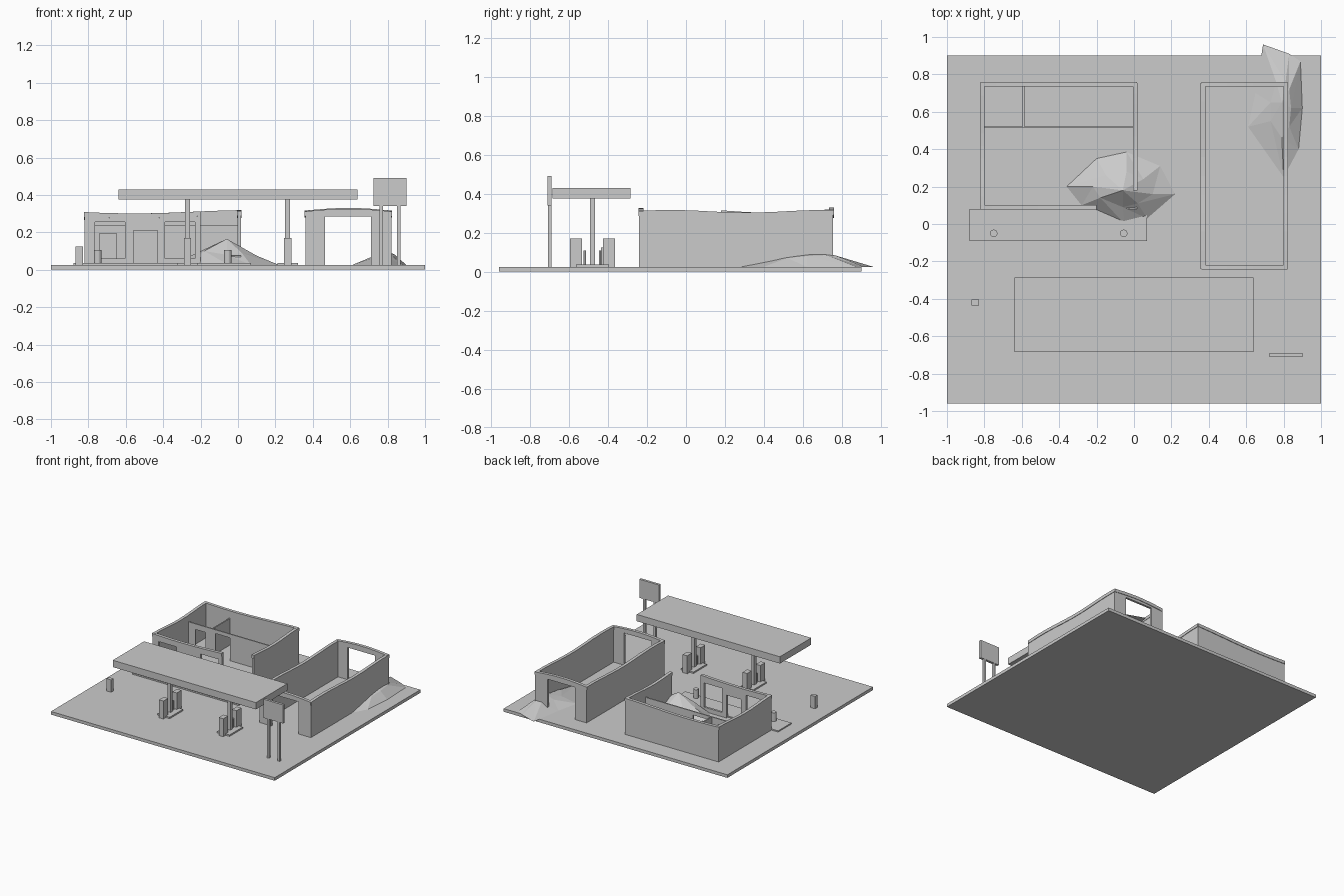
import bpy, bmesh, math
from mathutils import Vector

if "Cube" in bpy.data.objects:
    bpy.data.objects.remove(bpy.data.objects["Cube"])

GROUND = 0.025

grey = bpy.data.materials.new("plain grey")
grey.use_nodes = True
grey.diffuse_color = (0.6, 0.6, 0.6, 1)
grey.node_tree.nodes["Principled BSDF"].inputs["Base Color"].default_value = (0.6, 0.6, 0.6, 1)


def finish(name, bm):
    bmesh.ops.recalc_face_normals(bm, faces=bm.faces)
    mesh = bpy.data.meshes.new(name)
    bm.to_mesh(mesh)
    bm.free()
    mesh.materials.append(grey)
    obj = bpy.data.objects.new(name, mesh)
    bpy.context.collection.objects.link(obj)
    return obj


def box(name, x, y, z):
    """Box from three (low, high) ranges."""
    bm = bmesh.new()
    bmesh.ops.create_cube(bm, size=1)
    for v in bm.verts:
        v.co = [r[0] + (c + 0.5) * (r[1] - r[0]) for c, r in zip(v.co, (x, y, z))]
    return finish(name, bm)


def can(name, x, y, radius, low, high):
    bm = bmesh.new()
    bmesh.ops.create_cone(bm, cap_ends=True, segments=16, radius1=radius,
                          radius2=radius, depth=high - low)
    bmesh.ops.translate(bm, verts=bm.verts, vec=(x, y, (low + high) / 2))
    return finish(name, bm)


def wall(name, start, end, thick, top, openings=(), base=None):
    """Wall with an uneven top; openings are (from, to, sill, head) along it."""
    start, end = Vector((*start, 0)), Vector((*end, 0))
    length = (end - start).length
    along = (end - start) / length
    cuts = {round(length * i / 10, 4) for i in range(11)}
    levels = {GROUND}
    for a, b, sill, head in openings:
        cuts |= {a, b}
        levels |= {sill, head}
    cuts, levels = sorted(cuts), sorted(levels)
    bm = bmesh.new()
    grid = []
    for t in cuts:
        p = start + along * t
        heights = ([base(p)] if base else levels) + [top(p)]
        grid.append([bm.verts.new((p.x, p.y, z)) for z in heights])
    for i in range(len(cuts) - 1):
        mid = (cuts[i] + cuts[i + 1]) / 2
        for j in range(len(grid[0]) - 1):
            low = levels[j]
            if any(a < mid < b and s <= low < h for a, b, s, h in openings):
                continue
            bm.faces.new((grid[i][j], grid[i + 1][j], grid[i + 1][j + 1], grid[i][j + 1]))
    bmesh.ops.delete(bm, geom=[v for v in bm.verts if not v.link_faces], context='VERTS')
    ext = bmesh.ops.extrude_face_region(bm, geom=bm.faces[:], use_keep_orig=True)
    side = Vector((-along.y, along.x, 0)) * thick
    bmesh.ops.translate(bm, vec=side, verts=[g for g in ext["geom"]
                                             if isinstance(g, bmesh.types.BMVert)])
    return finish(name, bm)


def coped_wall(name, start, end, top, openings=()):
    """Wall with a slightly proud coping that follows its top."""
    wall(name, start, end, 0.018, lambda p: top(p) - 0.025, openings)
    d = (Vector(end) - Vector(start)).normalized()
    out = Vector((d.y, -d.x)) * 0.004
    wall(name + "_coping", Vector(start) + out, Vector(end) + out, 0.025, top,
         base=lambda p: top(p) - 0.025)


def mound(name, rim, middle, peak):
    """Faceted rubble heap: rim on the ground, a middle ring and a peak."""
    bm = bmesh.new()
    outer = [bm.verts.new((x, y, GROUND)) for x, y in rim]
    inner = [bm.verts.new(p) for p in middle]
    tip = bm.verts.new(peak)
    n = len(rim)
    for i in range(n):
        k = (i + 1) % n
        bm.faces.new((outer[i], outer[k], inner[k]))
        bm.faces.new((outer[i], inner[k], inner[i]))
        bm.faces.new((inner[i], inner[k], tip))
    bm.faces.new(outer[::-1])
    return finish(name, bm)


# Ground slab and walkway
box("ground_slab", (-1, 1), (-0.96, 0.9), (0, GROUND))
box("walkway", (-0.88, 0.07), (-0.09, 0.08), (GROUND, 0.035))
for side, x in (("right", -0.75), ("left", -0.055)):
    can(side + "_bin", x, -0.05, 0.02, 0.035, 0.105)
box("service_box", (-0.87, -0.83), (-0.435, -0.405), (GROUND, 0.125))


# Shop, with its front left corner collapsed
def shop_top(p):
    return 0.302 + 0.009 * math.sin(5 * p.x + 1.2) + 0.008 * math.sin(9 * p.y + 1)


coped_wall("shop_front_wall", (-0.82, 0.08), (-0.2, 0.08), shop_top,
           [(0.055, 0.215, 0.06, 0.255), (0.26, 0.39, GROUND, 0.21), (0.43, 0.59, 0.06, 0.255)])
coped_wall("shop_left_wall", (0.015, 0.18), (0.015, 0.755), shop_top)
coped_wall("shop_back_wall", (0.015, 0.755), (-0.82, 0.755), shop_top)
coped_wall("shop_right_wall", (-0.82, 0.755), (-0.82, 0.08), shop_top)
box("shop_corner_stub", (-0.04, 0.015), (0.08, 0.098), (GROUND, 0.075))
wall("shop_partition", (-0.802, 0.512), (-0.003, 0.512), 0.01, lambda p: 0.24,
     [(0.062, 0.152, GROUND, 0.195), (0.242, 0.372, GROUND, 0.21)])
box("shop_room_divider", (-0.596, -0.586), (0.522, 0.737), (GROUND, 0.24))


# Garage, open at the front and back
def garage_top(p):
    return 0.31 + 0.014 * math.sin((p.x - 0.36) / 0.46 * math.pi) \
        + 0.007 * math.sin(8 * p.y + 2.2)


bay = [(0.105, 0.35, GROUND, 0.285)]
coped_wall("garage_front_wall", (0.36, -0.24), (0.82, -0.24), garage_top, bay)
coped_wall("garage_left_wall", (0.82, -0.24), (0.82, 0.755), garage_top)
coped_wall("garage_back_wall", (0.82, 0.755), (0.36, 0.755), garage_top,
           [(0.11, 0.355, GROUND, 0.285)])
coped_wall("garage_right_wall", (0.36, 0.755), (0.36, -0.24), garage_top)

# Pump canopy, columns, islands and pumps
box("canopy", (-0.64, 0.64), (-0.685, -0.285), (0.375, 0.43))
for side, x in (("right", -0.27), ("left", 0.265)):
    box(side + "_column", (x - 0.013, x + 0.013), (-0.493, -0.467), (GROUND, 0.375))
    box(side + "_island", (x - 0.055, x + 0.055), (-0.565, -0.395), (GROUND, 0.037))
    for place, y in (("front", -0.565), ("back", -0.395)):
        box(f"{side}_{place}_pump", (x - 0.02, x + 0.02), (y - 0.03, y + 0.03), (GROUND, 0.17))
    for place, y in (("front", -0.52), ("back", -0.44)):
        can(f"{side}_{place}_bollard", x, y, 0.006, GROUND, 0.108)

# Roadside sign
box("sign_board", (0.725, 0.9), (-0.71, -0.69), (0.34, 0.49))
for side, x in (("right", 0.765), ("left", 0.86)):
    box(side + "_sign_post", (x - 0.009, x + 0.009), (-0.709, -0.691), (GROUND, 0.34))

# Rubble heaps
mound("shop_rubble",
      [(-0.36, 0.2), (-0.2, 0.35), (-0.04, 0.385), (0.14, 0.31), (0.22, 0.16),
       (0.07, 0.03), (-0.05, 0), (-0.28, 0.1)],
      [(-0.22, 0.2, 0.09), (-0.15, 0.26, 0.1), (-0.04, 0.28, 0.1), (0.05, 0.24, 0.09),
       (0.1, 0.16, 0.075), (0.02, 0.11, 0.09), (-0.06, 0.09, 0.08), (-0.18, 0.14, 0.1)],
      (-0.06, 0.18, 0.165))
mound("garage_rubble",
      [(0.69, 0.96), (0.83, 0.91), (0.89, 0.87), (0.9, 0.62), (0.88, 0.4),
       (0.8, 0.25), (0.61, 0.52), (0.65, 0.7)],
      [(0.76, 0.76, 0.085), (0.81, 0.76, 0.085), (0.83, 0.72, 0.085), (0.84, 0.62, 0.08),
       (0.83, 0.52, 0.07), (0.79, 0.46, 0.07), (0.73, 0.55, 0.065), (0.73, 0.65, 0.075)],
      (0.79, 0.65, 0.098))
